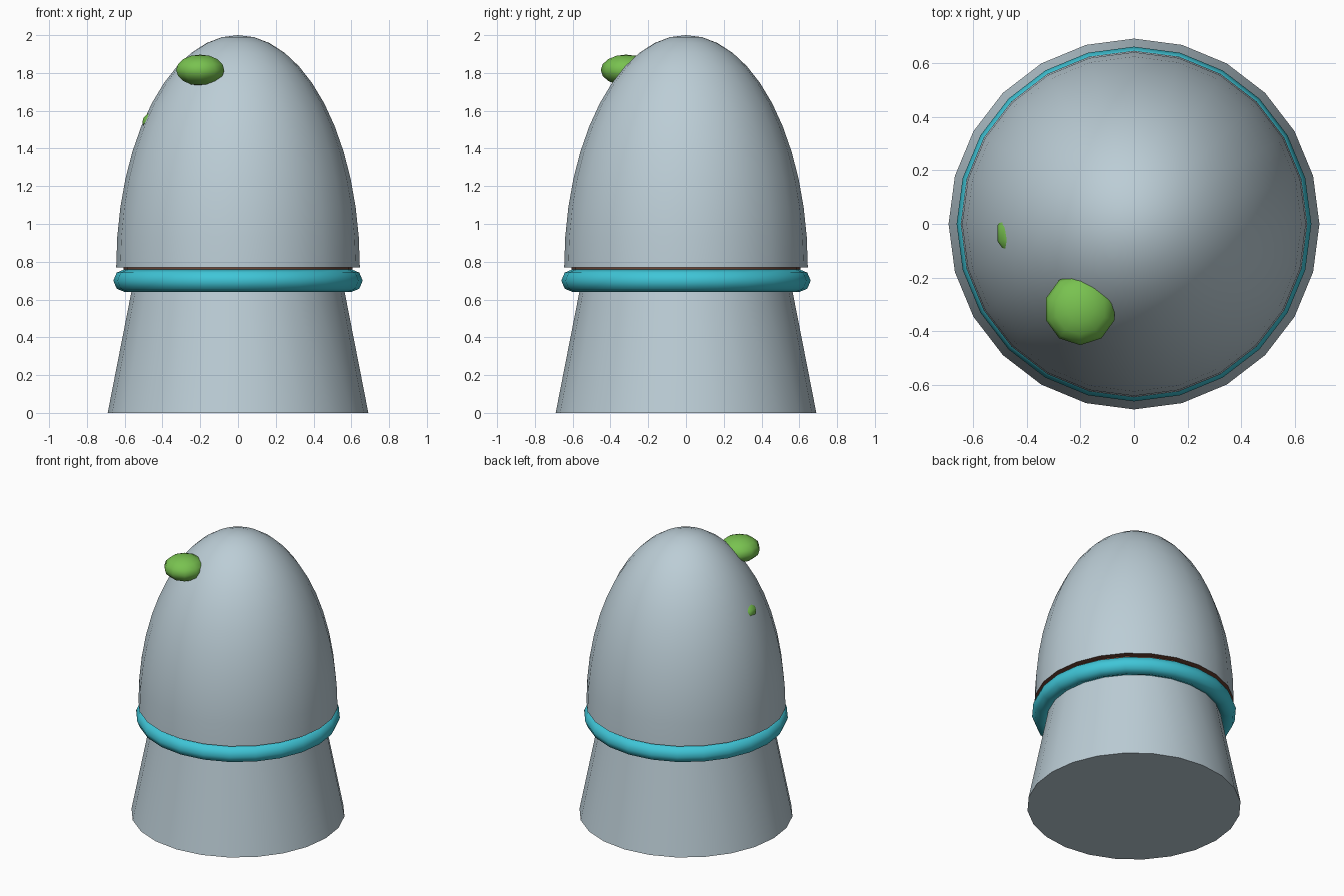
import bpy
import bmesh
import math

cube = bpy.data.objects.get("Cube")
if cube:
    bpy.data.objects.remove(cube, do_unlink=True)

SIDES = 24


def material(name, rgb):
    mat = bpy.data.materials.new(name)
    mat.use_nodes = True
    mat.diffuse_color = (*rgb, 1)
    mat.node_tree.nodes["Principled BSDF"].inputs["Base Color"].default_value = (*rgb, 1)
    return mat


GREY = material("blue grey", (0.50, 0.61, 0.67))
TEAL = material("teal", (0.05, 0.56, 0.68))
GREEN = material("leaf green", (0.19, 0.54, 0.08))
BROWN = material("brown", (0.16, 0.06, 0.035))


def finish(obj, name, *mats):
    obj.name = name
    for mat in mats:
        obj.data.materials.append(mat)
    bpy.ops.object.select_all(action="DESELECT")
    obj.select_set(True)
    bpy.context.view_layer.objects.active = obj
    bpy.ops.object.shade_smooth_by_angle(angle=math.radians(50))
    return obj


def frustum(name, r1, r2, z1, z2, mat):
    bpy.ops.mesh.primitive_cone_add(vertices=SIDES, radius1=r1, radius2=r2,
                                    depth=z2 - z1, location=(0, 0, (z1 + z2) / 2))
    return finish(bpy.context.object, name, mat)


def blob(name, centre, radii):
    bpy.ops.mesh.primitive_uv_sphere_add(segments=10, ring_count=8, radius=1, location=centre)
    obj = bpy.context.object
    obj.scale = radii
    bpy.ops.object.transform_apply(location=False, rotation=False, scale=True)
    return finish(obj, name, GREEN)


# Tapered stalk and the collar under the cap
frustum("stalk", 0.69, 0.545, 0, 0.74, GREY)
frustum("cap_underside_plate", 0.605, 0.605, 0.74, 0.772, BROWN)

# Ring around the stalk
bpy.ops.mesh.primitive_torus_add(major_segments=SIDES, minor_segments=8,
                                 major_radius=0.6, minor_radius=0.06, location=(0, 0, 0.70))
finish(bpy.context.object, "ring", TEAL)

# Tall domed cap: upper half of a stretched sphere, closed with a brown underside
bm = bmesh.new()
bmesh.ops.create_uvsphere(bm, u_segments=SIDES, v_segments=24, radius=1)
bmesh.ops.bisect_plane(bm, geom=bm.verts[:] + bm.edges[:] + bm.faces[:], dist=1e-4,
                       plane_co=(0, 0, 0), plane_no=(0, 0, -1), clear_outer=True)
rim = [e for e in bm.edges if e.is_boundary]
bmesh.ops.contextual_create(bm, geom=rim)
bmesh.ops.scale(bm, vec=(0.645, 0.645, 1.23), verts=bm.verts)
bmesh.ops.recalc_face_normals(bm, faces=bm.faces)
for face in bm.faces:
    face.material_index = 1 if face.normal.z < -0.9 else 0
mesh = bpy.data.meshes.new("cap")
bm.to_mesh(mesh)
bm.free()
cap = bpy.data.objects.new("cap", mesh)
cap.location.z = 0.77
bpy.context.collection.objects.link(cap)
finish(cap, "cap", GREY, BROWN)

# Green spots, one proud of the cap and one almost buried
blob("large_spot", (-0.20, -0.317, 1.815), (0.134, 0.134, 0.082))
blob("buried_spot", (-0.412, -0.035, 1.54), (0.1, 0.1, 0.06))
